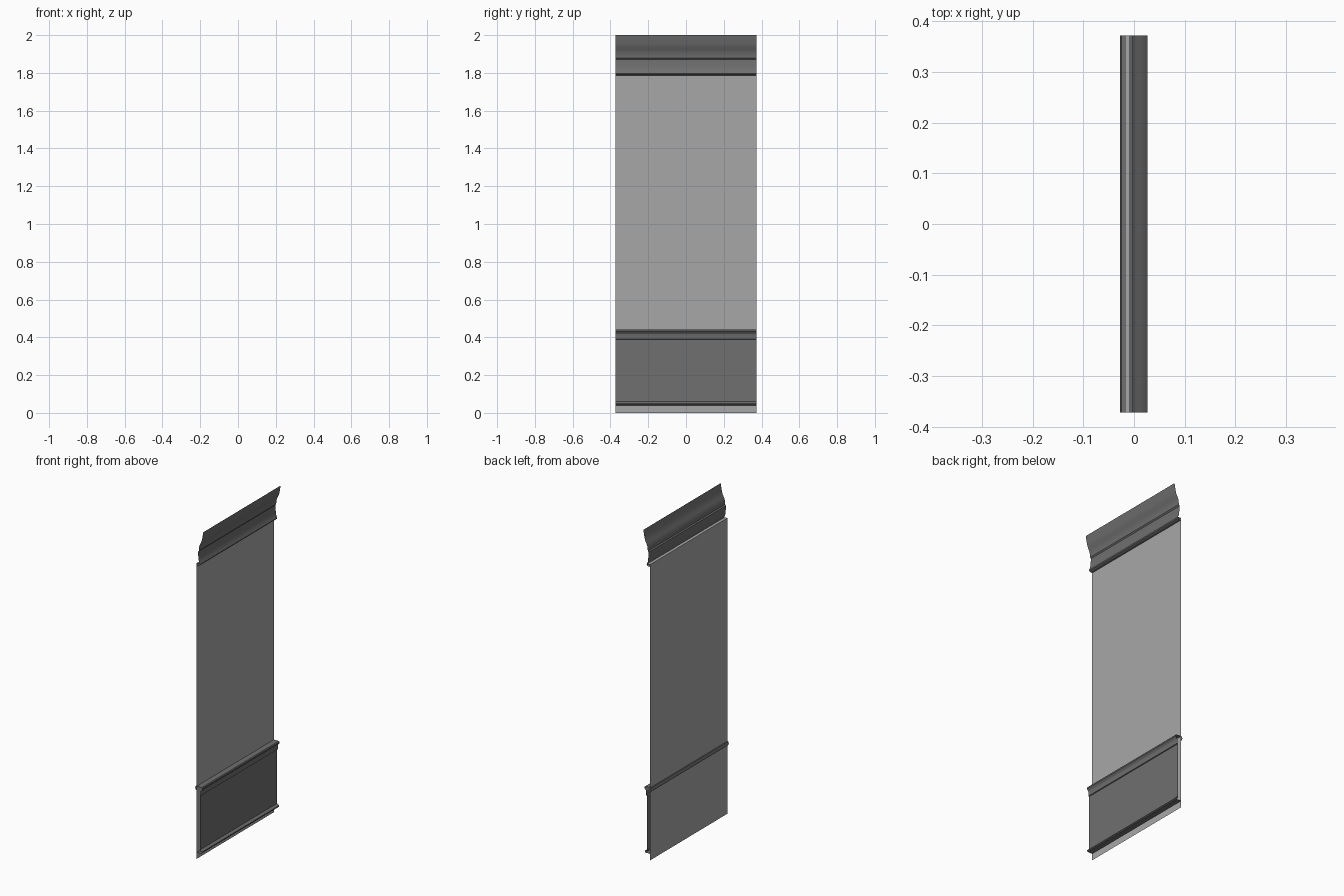
import bpy, bmesh

if "Cube" in bpy.data.objects:
    bpy.data.objects.remove(bpy.data.objects["Cube"])

W = 0.372          # half width of the wall section
WALL_X = -0.018    # plane of the wall sheet


def material(name, v):
    m = bpy.data.materials.new(name)
    m.diffuse_color = (v, v, v, 1)
    m.use_nodes = True
    m.node_tree.nodes["Principled BSDF"].inputs["Base Color"].default_value = m.diffuse_color
    return m


wall_mat = material("light_grey_wall", 0.39)
trim_mat = material("dark_grey_trim", 0.16)


def finish(name, bm, mat, smooth=False):
    me = bpy.data.meshes.new(name)
    bm.to_mesh(me)
    bm.free()
    ob = bpy.data.objects.new(name, me)
    bpy.context.collection.objects.link(ob)
    me.materials.append(mat)
    if smooth:
        bpy.ops.object.select_all(action='DESELECT')
        ob.select_set(True)
        bpy.context.view_layer.objects.active = ob
        bpy.ops.object.shade_smooth_by_angle(angle=0.5)
    return ob


def moulding(name, profile, mat, smooth=True):
    """Sweep an open x/z profile along y, leaving the ends open."""
    bm = bmesh.new()
    a = [bm.verts.new((x, -W, z)) for x, z in profile]
    b = [bm.verts.new((x, W, z)) for x, z in profile]
    for i in range(len(profile) - 1):
        bm.faces.new((a[i], b[i], b[i + 1], a[i + 1]))
    return finish(name, bm, mat, smooth)


# Wall sheet with a small ledge tucked inside the crown
moulding("wall", [(WALL_X, 0), (WALL_X, 1.80), (0.0, 1.80)], wall_mat, False)

# Crown moulding, open at the back
moulding("crown_moulding", [
    (WALL_X, 1.787), (-0.004, 1.787), (0.002, 1.791), (0.004, 1.797),
    (0.002, 1.803), (-0.003, 1.812), (-0.006, 1.835), (-0.009, 1.864),
    (-0.009, 1.872), (-0.003, 1.879), (-0.003, 1.886), (0.000, 1.908),
    (0.006, 1.922), (0.014, 1.938), (0.019, 1.955), (0.027, 2.0)], trim_mat)

# Chair rail, which pokes slightly through the wall
moulding("chair_rail", [
    (WALL_X, 0.418), (-0.025, 0.420), (-0.028, 0.431), (-0.025, 0.442),
    (0.015, 0.442), (0.019, 0.438), (0.019, 0.430), (0.015, 0.425),
    (0.010, 0.420), (0.008, 0.415), (0.008, 0.390), (0.001, 0.387)], trim_mat)

# Base rail under the panels
moulding("base_rail", [
    (WALL_X, 0.040), (0.013, 0.040), (0.017, 0.044), (0.017, 0.050),
    (0.011, 0.055), (0.002, 0.060)], trim_mat)

# Wainscot panels: frame, sunk step, field, raised centre
for side, name in ((-1, "left_wainscot_panel"), (1, "right_wainscot_panel")):
    y0, y1 = sorted((side * 0.001, side * W))
    bm = bmesh.new()
    f = bm.faces.new([bm.verts.new((0.001, y, z)) for y, z in
                      ((y0, 0.05), (y1, 0.05), (y1, 0.388), (y0, 0.388))])
    bm.normal_update()
    for t, d in ((0.002, 0.002), (0.028, 0), (0.004, -0.003),
                 (0.042, 0), (0.006, 0.003)):
        bmesh.ops.inset_region(bm, faces=[f], thickness=t, depth=d)
        bm.normal_update()
    finish(name, bm, trim_mat)
